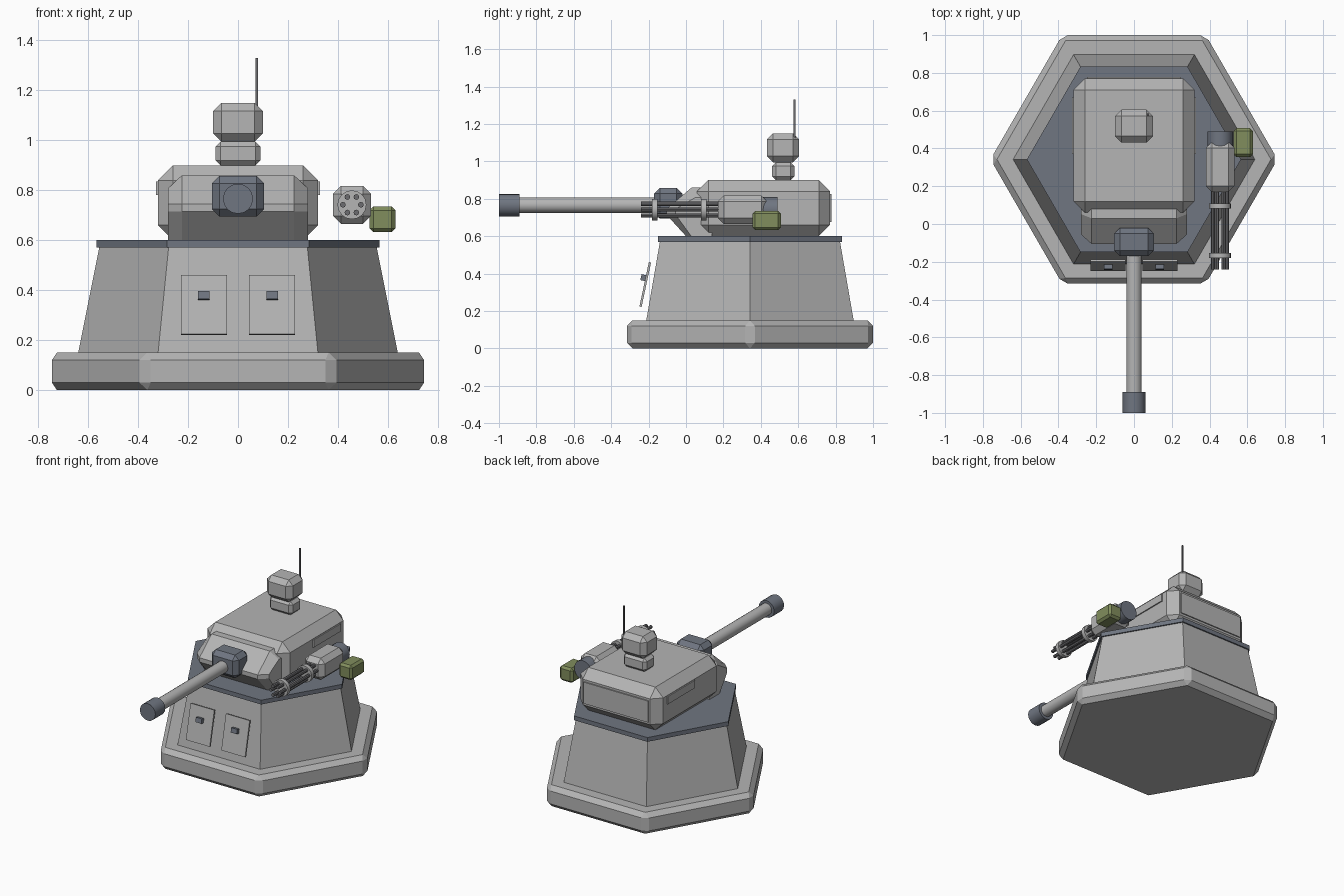
import bpy, bmesh, math
from mathutils import Matrix, Vector

if "Cube" in bpy.data.objects:
    bpy.data.objects.remove(bpy.data.objects["Cube"])


def mat(name, r, g, b):
    m = bpy.data.materials.new(name)
    m.diffuse_color = (r, g, b, 1)
    m.use_nodes = True
    m.node_tree.nodes["Principled BSDF"].inputs["Base Color"].default_value = m.diffuse_color
    return m


GREY = mat("light grey armour", 0.46, 0.46, 0.46)
STEEL = mat("dark blue steel", 0.16, 0.18, 0.22)
GUN = mat("gunmetal", 0.15, 0.15, 0.16)
GREEN = mat("olive green", 0.22, 0.27, 0.11)
CY = 0.342   # y of the pedestal centre


def finish(name, bm, material, bevel=0):
    if bevel:
        bmesh.ops.bevel(bm, geom=bm.edges[:], offset=bevel, segments=1,
                        affect='EDGES', clamp_overlap=True)
    bmesh.ops.recalc_face_normals(bm, faces=bm.faces[:])
    me = bpy.data.meshes.new(name)
    bm.to_mesh(me)
    bm.free()
    me.materials.append(material)
    ob = bpy.data.objects.new(name, me)
    bpy.context.collection.objects.link(ob)
    return ob


def box(name, lo, hi, material, bevel=0, tilt=0):
    lo, hi = Vector(lo), Vector(hi)
    bm = bmesh.new()
    bmesh.ops.create_cube(bm, size=1)
    bmesh.ops.scale(bm, vec=hi - lo, verts=bm.verts)
    bmesh.ops.rotate(bm, matrix=Matrix.Rotation(tilt, 3, 'X'), verts=bm.verts)
    bmesh.ops.translate(bm, vec=(lo + hi) / 2, verts=bm.verts)
    return finish(name, bm, material, bevel)


def hexagon(name, z0, r0, z1, r1, material, bevel=0):
    bm = bmesh.new()
    bmesh.ops.create_cone(bm, cap_ends=True, segments=6, radius1=r0, radius2=r1, depth=z1 - z0)
    bmesh.ops.rotate(bm, matrix=Matrix.Rotation(math.pi / 2, 3, 'Z'), verts=bm.verts)
    bmesh.ops.translate(bm, vec=(0, CY, (z0 + z1) / 2), verts=bm.verts)
    return finish(name, bm, material, bevel)


def rod(name, x, z, y0, y1, r, material, sides=16):
    """Cylinder lying along y."""
    bm = bmesh.new()
    bmesh.ops.create_cone(bm, cap_ends=True, segments=sides, radius1=r, radius2=r, depth=y1 - y0)
    bmesh.ops.rotate(bm, matrix=Matrix.Rotation(math.pi / 2, 3, 'X'), verts=bm.verts)
    bmesh.ops.translate(bm, vec=(x, (y0 + y1) / 2, z), verts=bm.verts)
    ob = finish(name, bm, material)
    bpy.context.view_layer.objects.active = ob
    ob.select_set(True)
    bpy.ops.object.shade_smooth_by_angle(angle=math.radians(35))
    ob.select_set(False)
    return ob


# Pedestal
hexagon("base_slab", 0, 0.76, 0.15, 0.76, GREY, 0.03)
hexagon("pedestal", 0.14, 0.642, 0.575, 0.555, GREY)
hexagon("turret_ring_plate", 0.57, 0.567, 0.60, 0.567, STEEL)

# Sloped access doors with handles on the front
for side, sx in (("left", -1), ("right", 1)):
    x = 0.137 * sx
    box(side + "_door", (x - 0.092, -0.224, 0.22), (x + 0.092, -0.212, 0.463), GREY,
        tilt=-math.radians(12))
    box(side + "_door_handle", (x - 0.023, -0.241, 0.362), (x + 0.023, -0.213, 0.394), STEEL,
        tilt=-math.radians(12))

# Turret body with thin armour panels
box("turret_body", (-0.32, 0.06, 0.60), (0.32, 0.77, 0.90), GREY, 0.06)
for side, sx in (("left", -1), ("right", 1)):
    x = 0.32 * sx
    box(side + "_side_panel", (x - 0.008, 0.37, 0.782), (x + 0.008, 0.67, 0.836), GREY)
box("rear_panel", (-0.25, 0.76, 0.675), (0.25, 0.778, 0.825), GREY)

# Wedge-shaped turret nose, extruded across x
profile = [(0.14, 0.60), (0.0, 0.60), (-0.105, 0.715), (-0.105, 0.745), (0.03, 0.86), (0.14, 0.86)]
bm = bmesh.new()
rings = []
for x, k in ((-0.28, 0.80), (-0.225, 1), (0.225, 1), (0.28, 0.80)):
    rings.append([bm.verts.new((x, 0.14 + (y - 0.14) * k,
                                0.60 + (z - 0.60) * (k if z > 0.8 else 1))) for y, z in profile])
for a, b in zip(rings, rings[1:]):
    for i in range(len(profile)):
        j = (i + 1) % len(profile)
        bm.faces.new((a[i], a[j], b[j], b[i]))
bm.faces.new(rings[0])
bm.faces.new(rings[-1])
finish("turret_nose", bm, GREY)

# Main gun
box("gun_mantlet", (-0.105, -0.17, 0.695), (0.105, -0.02, 0.857), STEEL, 0.03)
rod("main_barrel", 0, 0.766, -0.92, -0.10, 0.041, GREY)
rod("muzzle", 0, 0.766, -1.0, -0.89, 0.06, STEEL)

# Sensor head and antenna
box("sensor_neck", (-0.09, 0.46, 0.90), (0.09, 0.58, 0.995), GREY, 0.02)
box("sensor_head", (-0.10, 0.432, 0.995), (0.10, 0.605, 1.15), GREY, 0.033)
box("antenna", (0.07, 0.575, 1.12), (0.08, 0.585, 1.33), GUN)

# Side rotary gun
GX, GZ = 0.456, 0.742
box("rotary_gun_housing", (GX - 0.076, 0.17, GZ - 0.076), (GX + 0.076, 0.435, GZ + 0.076),
    GREY, 0.032)
rod("rotary_gun_motor", GX, GZ, 0.38, 0.49, 0.067, STEEL)
for i in range(6):
    a = i * math.pi / 3
    rod("rotary_barrel_%d" % (i + 1), GX + 0.036 * math.cos(a), GZ + 0.036 * math.sin(a),
        -0.24, 0.2, 0.0115, GUN, 8)
for i, y in enumerate((-0.167, 0.095)):
    rod("barrel_clamp_%d" % (i + 1), GX, GZ, y - 0.014, y + 0.014, 0.058, GREY)
box("ammo_box", (0.527, 0.355, 0.632), (0.63, 0.507, 0.735), GREEN, 0.015)
